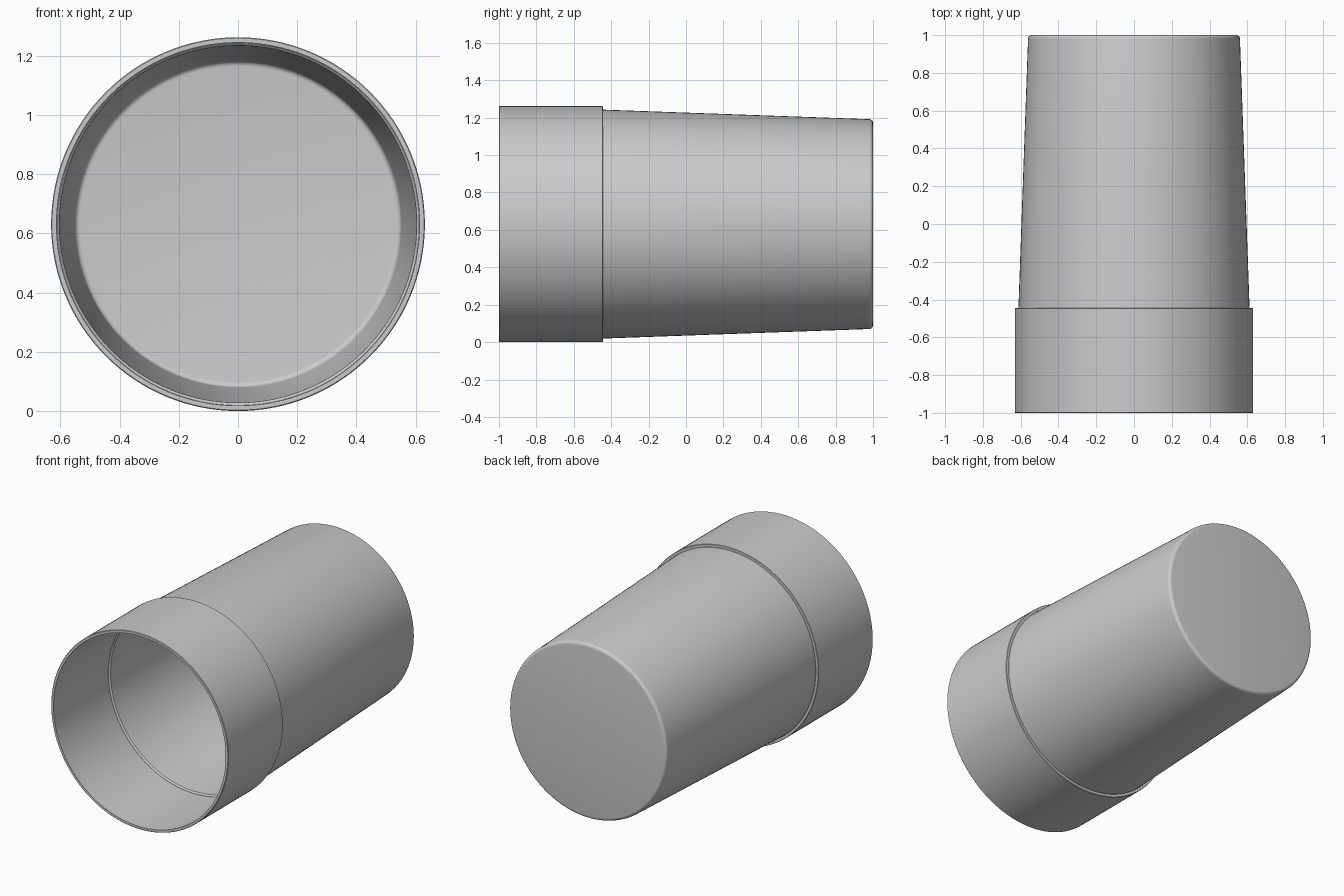
import bpy, bmesh, math

if "Cube" in bpy.data.objects:
    bpy.data.objects.remove(bpy.data.objects["Cube"])

AXIS_Z = 0.631   # height of the cup axis
SIDES = 128


def fillet(y, r, size, steps=5):
    """Rounded corner between the side wall and the base at (y, r)."""
    return [(y - size + size * math.sin(a), r - size + size * math.cos(a))
            for a in (math.pi / 2 * i / steps for i in range(steps + 1))]


# Profile as (y, radius): inner floor, inner wall, rim, collar, outer wall, base
inner = [(0.985, 0.0)] + fillet(0.985, 0.551, 0.018)[::-1]
inner += [(-0.435, 0.603), (-0.445, 0.613), (-1.0, 0.613)]
outer = [(-1.0, 0.628), (-0.997, 0.631), (-0.447, 0.631), (-0.445, 0.629),
         (-0.445, 0.612)]
outer += fillet(1.0, 0.561, 0.02) + [(1.0, 0.0)]
profile = inner + outer

# Spin the profile around the y axis
bm = bmesh.new()
verts = [bm.verts.new((0, y, r)) for y, r in profile]
edges = [bm.edges.new(pair) for pair in zip(verts, verts[1:])]
bmesh.ops.spin(bm, geom=verts + edges, cent=(0, 0, 0), axis=(0, 1, 0),
               angle=math.tau, steps=SIDES, use_duplicate=False)
bmesh.ops.remove_doubles(bm, verts=bm.verts, dist=0.0005)
bmesh.ops.recalc_face_normals(bm, faces=bm.faces)
mesh = bpy.data.meshes.new("cup")
bm.to_mesh(mesh)
bm.free()

# Cup lying on its side, opening to the front
cup = bpy.data.objects.new("cup", mesh)
cup.location.z = AXIS_Z
bpy.context.collection.objects.link(cup)
bpy.context.view_layer.objects.active = cup
cup.select_set(True)
bpy.ops.object.shade_smooth_by_angle(angle=math.radians(30))
